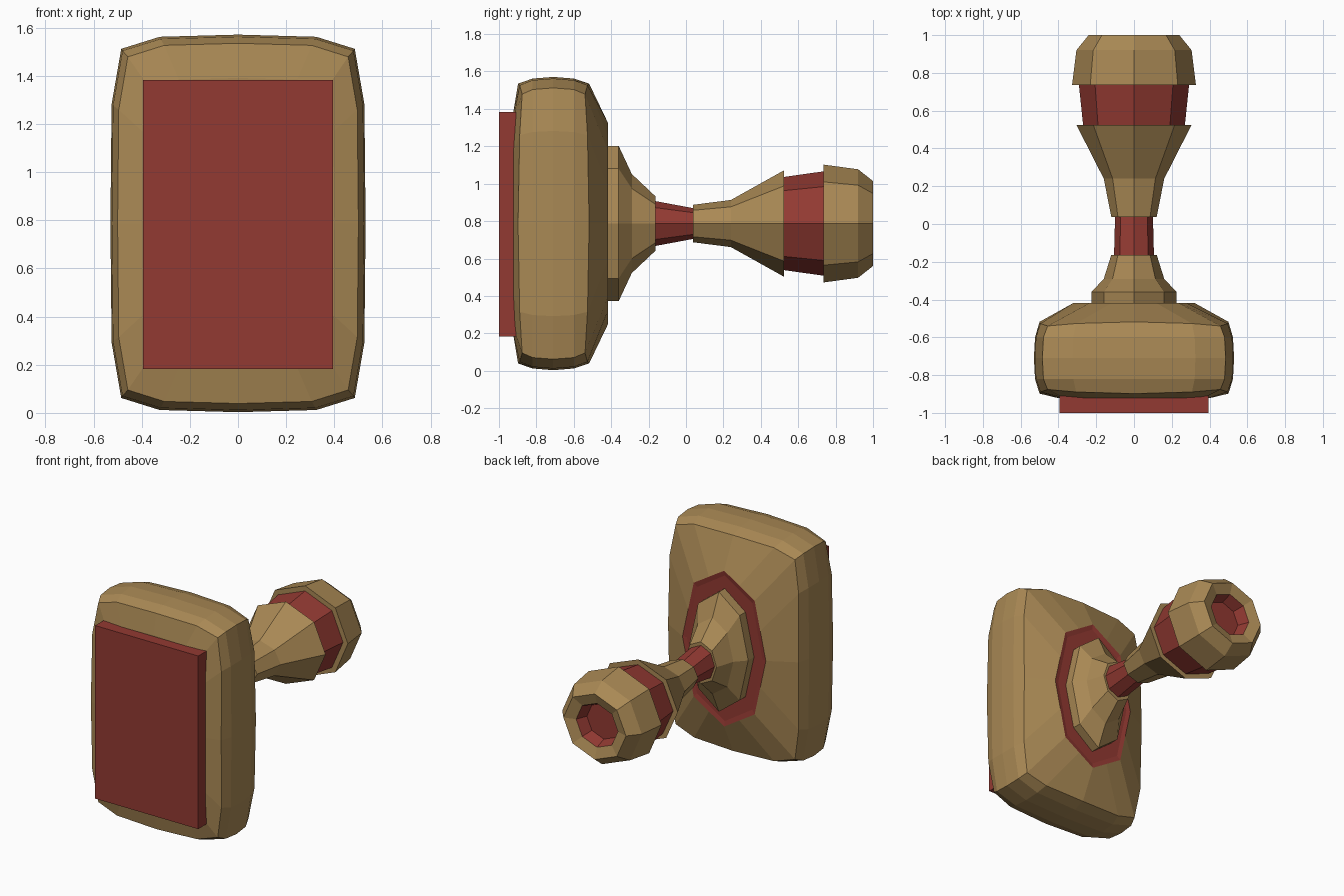
import bpy, bmesh, math

if "Cube" in bpy.data.objects:
    bpy.data.objects.remove(bpy.data.objects["Cube"])

CZ = 0.787  # height of the handle axis


def material(name, rgb):
    m = bpy.data.materials.new(name)
    m.diffuse_color = (*rgb, 1)
    m.use_nodes = True
    m.node_tree.nodes["Principled BSDF"].inputs["Base Color"].default_value = m.diffuse_color
    return m


TAN = material("tan wood", (0.40, 0.25, 0.09))
RED = material("dark red", (0.29, 0.042, 0.032))


def loft(name, rings, mats, red_from=None):
    """Skin closed rings of equal length and cap both ends.
    Faces from ring index red_from onwards use the second material."""
    bm = bmesh.new()
    loops = [[bm.verts.new(p) for p in ring] for ring in rings]
    n = len(loops[0])
    for k in range(len(loops) - 1):
        a, b = loops[k], loops[k + 1]
        for i in range(n):
            j = (i + 1) % n
            f = bm.faces.new((a[i], a[j], b[j], b[i]))
            if red_from is not None and k >= red_from:
                f.material_index = 1
    bm.faces.new(loops[0])
    end = bm.faces.new(loops[-1])
    if red_from is not None:
        end.material_index = 1
    bmesh.ops.recalc_face_normals(bm, faces=bm.faces[:])
    me = bpy.data.meshes.new(name)
    bm.to_mesh(me)
    bm.free()
    for m in mats:
        me.materials.append(m)
    ob = bpy.data.objects.new(name, me)
    bpy.context.collection.objects.link(ob)
    return ob


def mirror_quarter(q):
    """Complete a quarter outline (x axis to z axis) to a full ring."""
    half = q + [(-x, y, z) for x, y, z in q[-2::-1]]
    full = half + [(x, y, -z) for x, y, z in half[-2:0:-1]]
    return [(x, y, z + CZ) for x, y, z in full]


QUARTER = [(0.53, 0), (0.525, 0.495), (0.485, 0.725), (0.325, 0.775), (0, 0.784)]


def body_ring(y, dx, dz, bend=0.0):
    """Rounded rectangle shrunk by dx, dz; corners moved along y by bend."""
    w = [0, 0.4, 1, 0.4, 0]
    return mirror_quarter([(x * (1 - dx / 0.53), y + bend * w[i], z * (1 - dz / 0.784))
                           for i, (x, z) in enumerate(QUARTER)])


def back_ring(y, rx, rz):
    """Octagon with split edges, matching the body's 16 points."""
    c = 0.73
    o = [(rx, 0), (rx * (1 + c) / 2, rz * c / 2), (rx * c, rz * c),
         (rx * c / 2, rz * (1 + c) / 2), (0, rz)]
    return mirror_quarter([(x, y, z) for x, z in o])


def octagon(y, rx, rz):
    return [(rx * math.cos(i * math.pi / 4), y, CZ + rz * math.sin(i * math.pi / 4))
            for i in range(8)]


def turned(name, profile, mats, red_from=None):
    return loft(name, [octagon(*p) for p in profile], mats, red_from)


# pillow-shaped head with a red octagonal seat at the back
loft("head", [
    body_ring(-0.922, 0.13, 0.18),
    body_ring(-0.898, 0.03, 0.036, 0.022),
    body_ring(-0.82, 0.006, 0.009),
    body_ring(-0.71, 0, 0),
    body_ring(-0.60, 0.006, 0.009),
    body_ring(-0.518, 0.03, 0.036, -0.022),
    back_ring(-0.418, 0.32, 0.54),
    back_ring(-0.424, 0.29, 0.505)], [TAN, RED], red_from=6)

# red striking plate on the front
bpy.ops.mesh.primitive_cube_add(size=1, location=(0, -0.955, 0.783))
plate = bpy.context.object
plate.name = "front_plate"
plate.scale = (0.79, 0.09, 1.2)
plate.data.materials.append(RED)

# stretched octagonal flange narrowing to the neck
turned("flange", [(-0.43, 0.225, 0.415), (-0.36, 0.225, 0.415),
                  (-0.29, 0.16, 0.265), (-0.163, 0.12, 0.145)], [TAN])

# red neck
turned("neck", [(-0.18, 0.106, 0.123), (0.05, 0.1, 0.08)], [RED])

# flaring grip
turned("grip", [(0.037, 0.12, 0.1), (0.24, 0.16, 0.126), (0.525, 0.305, 0.285)], [TAN])

# red band
turned("band", [(0.51, 0.268, 0.247), (0.75, 0.293, 0.281)], [RED])

# end cap with a red hollow
turned("end_cap", [(0.735, 0.328, 0.315), (0.92, 0.305, 0.29), (1.0, 0.24, 0.227),
                   (0.975, 0.16, 0.152), (0.9, 0.13, 0.124)], [TAN, RED], red_from=3)
